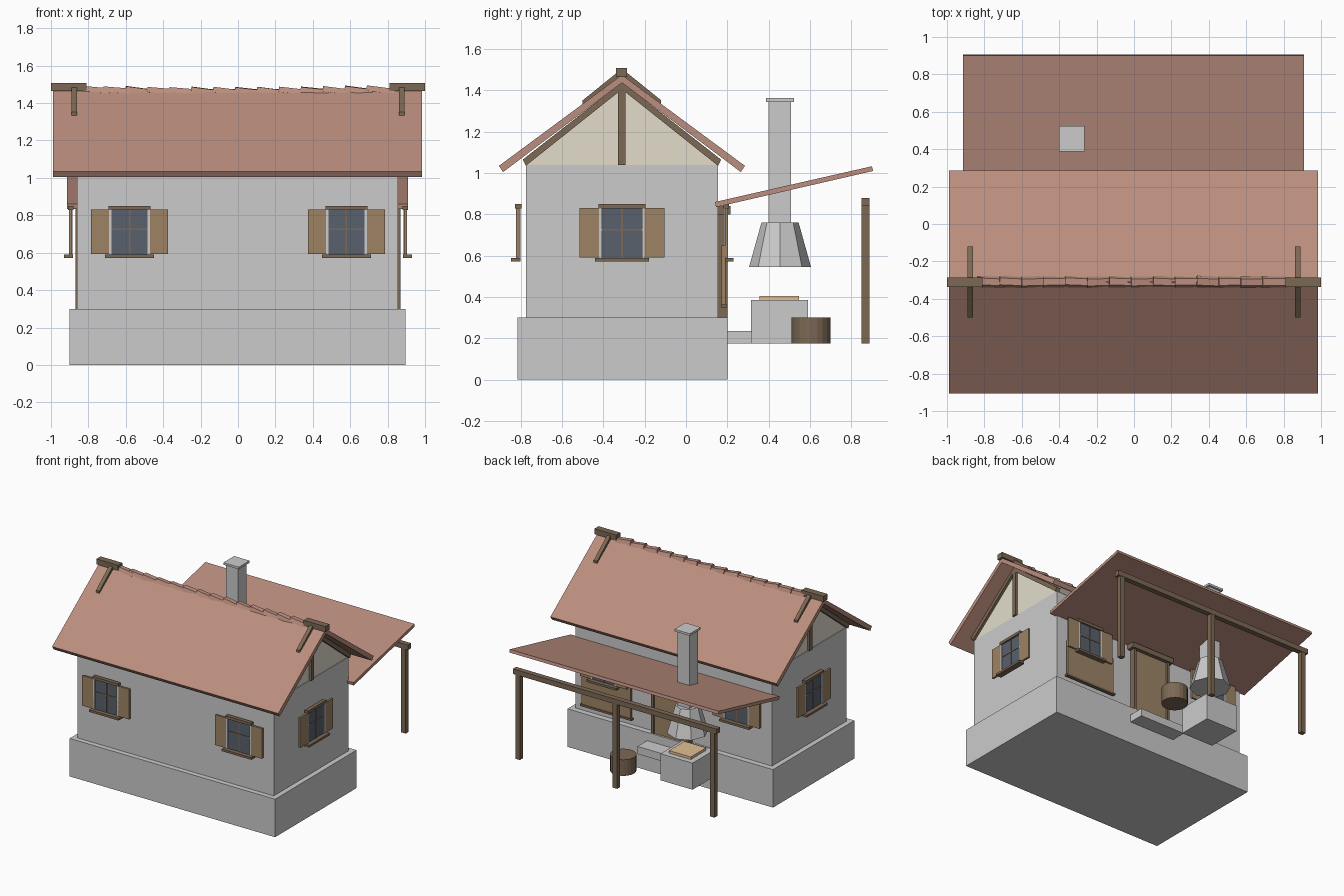
import bpy, bmesh, math, random
from mathutils import Matrix, Vector

if "Cube" in bpy.data.objects:
    bpy.data.objects.remove(bpy.data.objects["Cube"])

random.seed(4)


def material(name, rgb):
    m = bpy.data.materials.new(name)
    m.diffuse_color = (*rgb, 1)
    m.use_nodes = True
    m.node_tree.nodes["Principled BSDF"].inputs["Base Color"].default_value = m.diffuse_color
    return m


TILE = material("terracotta", (0.50, 0.27, 0.21))
WOOD = material("dark_wood", (0.20, 0.14, 0.09))
SHUT = material("shutter_wood", (0.34, 0.23, 0.13))
GLASS = material("glass", (0.10, 0.12, 0.15))
CREAM = material("cream_plaster", (0.76, 0.72, 0.60))
BOARD = material("pale_board", (0.76, 0.52, 0.30))


def finish(name, bm, mat=None, matrix=None):
    bmesh.ops.recalc_face_normals(bm, faces=bm.faces)
    me = bpy.data.meshes.new(name)
    bm.to_mesh(me)
    bm.free()
    ob = bpy.data.objects.new(name, me)
    bpy.context.collection.objects.link(ob)
    if mat:
        me.materials.append(mat)
    if matrix:
        ob.matrix_world = matrix
    return ob


def box(name, x, y, z, mat=None, matrix=None):
    """Box from (min, max) ranges."""
    bm = bmesh.new()
    bmesh.ops.create_cube(bm, size=1)
    for v in bm.verts:
        v.co = [(a + b) / 2 + c * (b - a) for (a, b), c in zip((x, y, z), v.co)]
    return finish(name, bm, mat, matrix)


def prism(name, pts, x, mat=None):
    """Extrude a (y, z) profile along x."""
    bm = bmesh.new()
    f = bm.faces.new([bm.verts.new((x[0], *p)) for p in pts])
    r = bmesh.ops.extrude_face_region(bm, geom=[f])
    bmesh.ops.translate(bm, vec=(x[1] - x[0], 0, 0),
                        verts=[g for g in r["geom"] if isinstance(g, bmesh.types.BMVert)])
    return finish(name, bm, mat)


def frustum(name, loc, r1, r2, z, n, mat=None):
    bm = bmesh.new()
    bmesh.ops.create_cone(bm, cap_ends=True, segments=n, radius1=r1, radius2=r2, depth=z[1] - z[0])
    return finish(name, bm, mat, Matrix.Translation((*loc, sum(z) / 2)))


RY = -0.31  # ridge line


def both_slopes(name, pts, x, mat):
    """Profile and its mirror across the ridge."""
    prism(name + "_front", pts, x, mat)
    prism(name + "_back", [(2 * RY - y, z) for y, z in pts], x, mat)


# stone base, walls and gable
box("stone_base", (-0.90, 0.895), (-0.815, 0.20), (0, 0.30))
box("walls", (-0.86, 0.855), (-0.775, 0.155), (0.30, 1.04))
prism("gable", [(-0.775, 1.04), (0.155, 1.04), (RY, 1.435)], (-0.855, 0.85), CREAM)

# roof slabs and gable timbers
both_slopes("roof", [(RY, 1.475), (-0.905, 1.035), (-0.885, 1.005), (RY, 1.437)], (-0.99, 0.985), TILE)
for side, x in (("left", (-0.875, -0.84)), ("right", (0.835, 0.87))):
    both_slopes("gable_rafter_" + side,
                [(RY, 1.44), (-0.79, 1.065), (-0.775, 1.035), (RY, 1.405)], x, WOOD)
    box("gable_post_" + side, x, (RY - 0.018, RY + 0.018), (1.04, 1.44), WOOD)

# overlapping, uneven ridge tiles on a slightly sagging ridge
N = 14
for i in range(N):
    cx = -0.82 + 1.64 * (i + 0.5) / N
    cap = [(-0.03, -0.012), (-0.018, 0.016), (0.018, 0.016), (0.03, -0.012)]
    t = prism("ridge_tile", cap, (-0.075, 0.075), TILE)
    t.matrix_world = (Matrix.Translation((cx, RY, 1.461 + 0.014 * cx * cx))
                      @ Matrix.Rotation(math.radians(6 + random.uniform(-2, 2)), 4, 'Y')
                      @ Matrix.Rotation(random.uniform(-0.05, 0.05), 4, 'Z')
                      @ Matrix.Rotation(random.uniform(-0.1, 0.1), 4, 'X'))

# ridge end caps and the straps holding them down
for side, s in (("left", -1), ("right", 1)):
    box("ridge_cap_" + side, sorted((s * 0.81, s)), (RY - 0.028, RY + 0.024), (1.465, 1.508), WOOD)
    both_slopes("ridge_strap_" + side,
                [(RY, 1.505), (-0.50, 1.352), (-0.50, 1.32), (RY, 1.465)],
                sorted((s * 0.86, s * 0.89)), WOOD)


def window(name, x, y, turn):
    """Shuttered window; local front is -y."""
    m = Matrix.Translation((x, y, 0)) @ Matrix.Rotation(math.radians(turn), 4, 'Z')
    box(name + "_glass", (-0.1, 0.1), (-0.012, -0.004), (0.59, 0.83), GLASS, m)
    box(name + "_mullion", (-0.004, 0.004), (-0.016, -0.004), (0.59, 0.83), WOOD, m)
    box(name + "_crossbar", (-0.1, 0.1), (-0.016, -0.004), (0.722, 0.73), WOOD, m)
    for s, side in ((-1, "left"), (1, "right")):
        box(f"{name}_jamb_{side}", sorted((s * 0.096, s * 0.11)), (-0.02, 0), (0.59, 0.83), None, m)
        box(f"{name}_shutter_{side}", sorted((s * 0.108, s * 0.205)), (-0.02, -0.004), (0.592, 0.83), SHUT, m)
    box(name + "_lintel", (-0.113, 0.113), (-0.025, 0.005), (0.828, 0.85), WOOD, m)
    box(name + "_sill", (-0.13, 0.13), (-0.045, 0.002), (0.573, 0.59), WOOD, m)


for side, s in (("left", -1), ("right", 1)):
    window("front_window_" + side, s * 0.58, -0.802, 0)
    window("back_window_" + side, s * 0.58, 0.184, 180)
    window("end_window_" + side, s * 0.884, RY, s * 90)

# back door, step and panel under one window
box("door", (-0.145, 0.145), (0.15, 0.185), (0.30, 0.80), SHUT)
for s in (-1, 1):
    box("door_jamb", sorted((s * 0.145, s * 0.165)), (0.15, 0.20), (0.30, 0.80), WOOD)
box("door_lintel", (-0.19, 0.19), (0.15, 0.215), (0.80, 0.84), WOOD)
box("door_step", (-0.2, 0.2), (0.19, 0.32), (0.175, 0.235))
box("wall_panel", (0.35, 0.78), (0.172, 0.19), (0.36, 0.65), SHUT)
box("wall_panel_rail", (0.34, 0.79), (0.17, 0.197), (0.35, 0.365), WOOD)

# canopy on three posts
prism("canopy", [(0.14, 0.86), (0.145, 0.835), (0.905, 1.01), (0.90, 1.033)], (-0.915, 0.91), TILE)
for x in (-0.85, 0, 0.85):
    box("canopy_post", (x - 0.02, x + 0.02), (0.85, 0.887), (0.175, 0.85), WOOD)
box("canopy_beam", (-0.89, 0.89), (0.848, 0.889), (0.84, 0.88), WOOD)

# outdoor hearth with hood and chimney
box("hearth", (-0.47, -0.19), (0.315, 0.59), (0.175, 0.385))
box("hearth_board", (-0.425, -0.235), (0.355, 0.547), (0.385, 0.405), BOARD)
frustum("hood", (-0.333, 0.455), 0.15, 0.09, (0.545, 0.76), 8)
box("chimney", (-0.385, -0.28), (0.40, 0.507), (0.74, 1.35))
box("chimney_cap", (-0.40, -0.265), (0.388, 0.523), (1.345, 1.362))

# water barrel
frustum("barrel", (0.125, 0.605), 0.095, 0.095, (0.175, 0.302), 20, WOOD)
